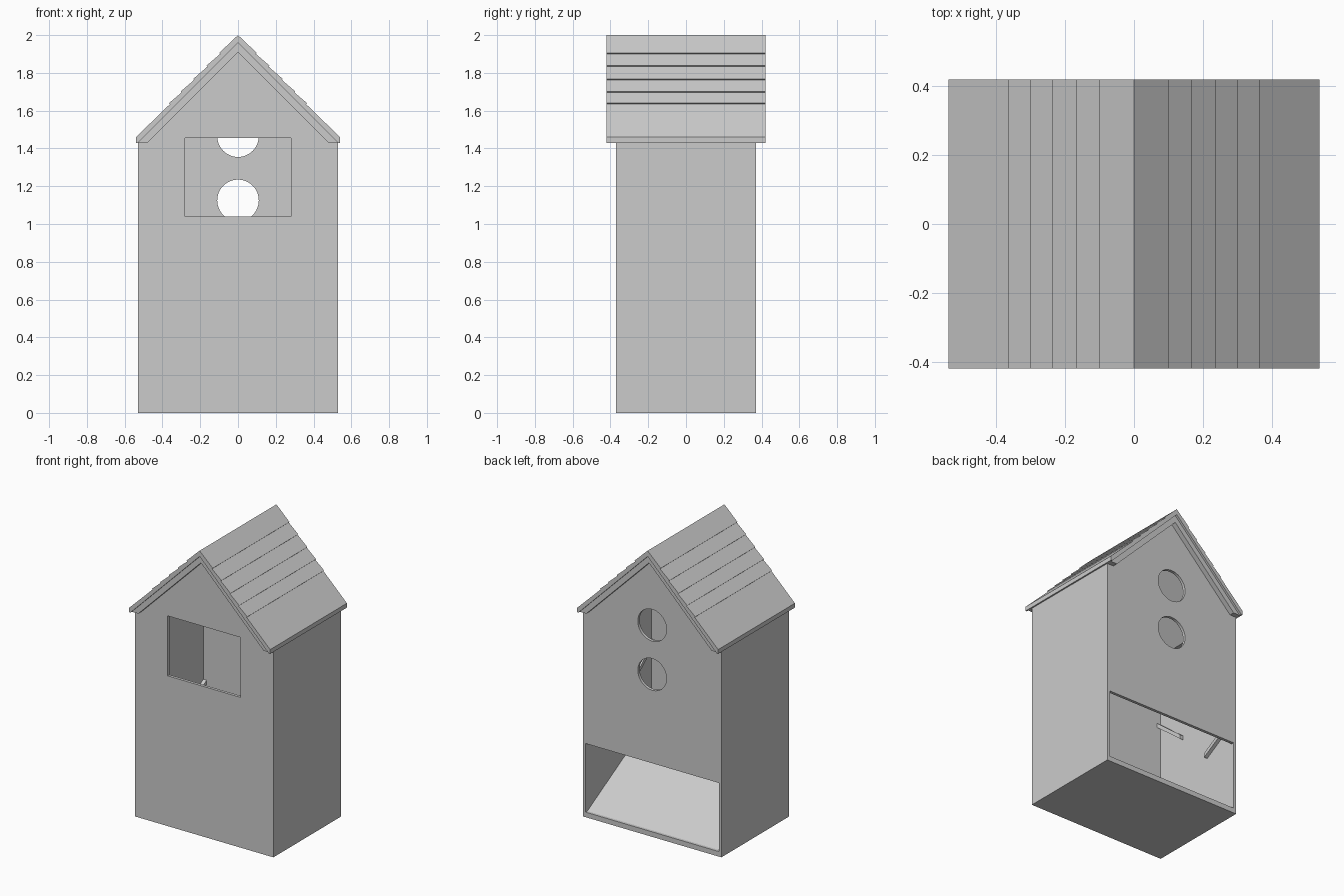
import bpy, math
from mathutils import Matrix

cube = bpy.data.objects.get("Cube")
if cube:
    bpy.data.objects.remove(cube, do_unlink=True)

mat = bpy.data.materials.new("plain grey")
mat.use_nodes = True
GREY = (0.6, 0.6, 0.6, 1)
mat.diffuse_color = GREY
mat.node_tree.nodes["Principled BSDF"].inputs["Base Color"].default_value = GREY

# Frames that stand a flat profile up: (x, z) pushed along y, or (y, z) pushed along x
ALONG_Y = Matrix.Rotation(math.pi / 2, 4, 'X')
ALONG_X = Matrix(((0, 0, 1, 0), (1, 0, 0, 0), (0, 1, 0, 0), (0, 0, 0, 1)))


def slab(name, loops, frame, centre, thickness):
    """Extrude an outline (first loop) with holes (other loops)."""
    curve = bpy.data.curves.new(name, 'CURVE')
    curve.dimensions = '2D'
    curve.fill_mode = 'BOTH'
    curve.extrude = thickness / 2
    for pts in loops:
        spline = curve.splines.new('POLY')
        spline.points.add(len(pts) - 1)
        for p, (a, b) in zip(spline.points, pts):
            p.co = (a, b, 0, 1)
        spline.use_cyclic_u = True
    temp = bpy.data.objects.new("temp", curve)
    bpy.context.scene.collection.objects.link(temp)
    bpy.context.view_layer.update()
    deps = bpy.context.evaluated_depsgraph_get()
    mesh = bpy.data.meshes.new_from_object(temp.evaluated_get(deps))
    bpy.data.objects.remove(temp, do_unlink=True)
    mesh.name = name
    mesh.transform(Matrix.Translation(centre) @ frame)
    mesh.shade_flat()
    mesh.materials.clear()
    mesh.materials.append(mat)
    obj = bpy.data.objects.new(name, mesh)
    bpy.context.scene.collection.objects.link(obj)
    return obj


def rect(a0, a1, b0, b1):
    return [(a0, b0), (a1, b0), (a1, b1), (a0, b1)]


def circle(b, r, n=48):
    return [(r * math.cos(2 * math.pi * i / n), b + r * math.sin(2 * math.pi * i / n))
            for i in range(n)]


def mirrored(half):
    """Close a right-hand half profile that starts on the centre line."""
    return half + [(-x, z) for x, z in reversed(half) if x > 0]


def strip(p, q, t):
    """Sloping bar outline between two points, t thick, below the line."""
    return [p, q, (q[0], q[1] - t), (p[0], p[1] - t)]


W, D, T, EAVE = 0.53, 0.37, 0.02, 1.43
INNER = W - T

# Gable walls
gable = [(-W, 0), (W, 0), (W, EAVE), (0, 1.95), (-W, EAVE)]
slab("front_wall", [gable, rect(-0.28, 0.28, 1.04, 1.455)], ALONG_Y, (0, -D + T / 2, 0), T)
slab("back_wall", [gable, circle(1.465, 0.11), circle(1.125, 0.11),
                   rect(-INNER, INNER, 0.035, 0.51)], ALONG_Y, (0, D - T / 2, 0), T)

# Side walls, with short sloping rails on their inner faces
for side, sx in (("left", 1), ("right", -1)):
    slab(side + "_wall", [rect(-D + T, D - T, 0, EAVE)], ALONG_X, (sx * (W - T / 2), 0, 0), T)
    rail_x = sx * (INNER - 0.0125)
    slab(side + "_upper_rail", [strip((-0.35, 0.96), (-0.126, 0.78), 0.03)],
         ALONG_X, (rail_x, 0, 0), 0.025)
    slab(side + "_lower_rail", [strip((0.11, 0.54), (0.35, 0.68), 0.03)],
         ALONG_X, (rail_x, 0, 0), 0.025)

# Floor and the inner ramp rising to the front
slab("floor", [rect(-INNER, INNER, 0, 0.02)], ALONG_Y, (0, 0, 0), 2 * (D - T))
slab("ramp", [strip((-0.35, 0.42), (0.35, 0.035), 0.015)], ALONG_X, (0, 0, 0), 2 * INNER)

# Roof with overlapping boards
steps = [0.1, 0.167, 0.237, 0.303, 0.365]
LIP = 0.005
half = [(0, 2)]
for x in steps:
    half += [(x, 2 - x + LIP), (x - LIP, 2 - x + LIP - LIP)]
half += [(0.54, 1.46), (0.54, EAVE), (W, EAVE), (0, 1.96)]
slab("roof", [mirrored(half[:-1])[:len(half) - 1] + [(0, 1.96)]
              + [(-x, z) for x, z in reversed(half[:-1]) if x > 0]], ALONG_Y, (0, 0, 0), 0.84)

# Inner trim under the roof
trim = [(0, 1.96), (W, EAVE), (0.48, EAVE), (0, 1.91), (-0.48, EAVE), (-W, EAVE)]
slab("roof_trim", [trim], ALONG_Y, (0, 0, 0), 0.81)
